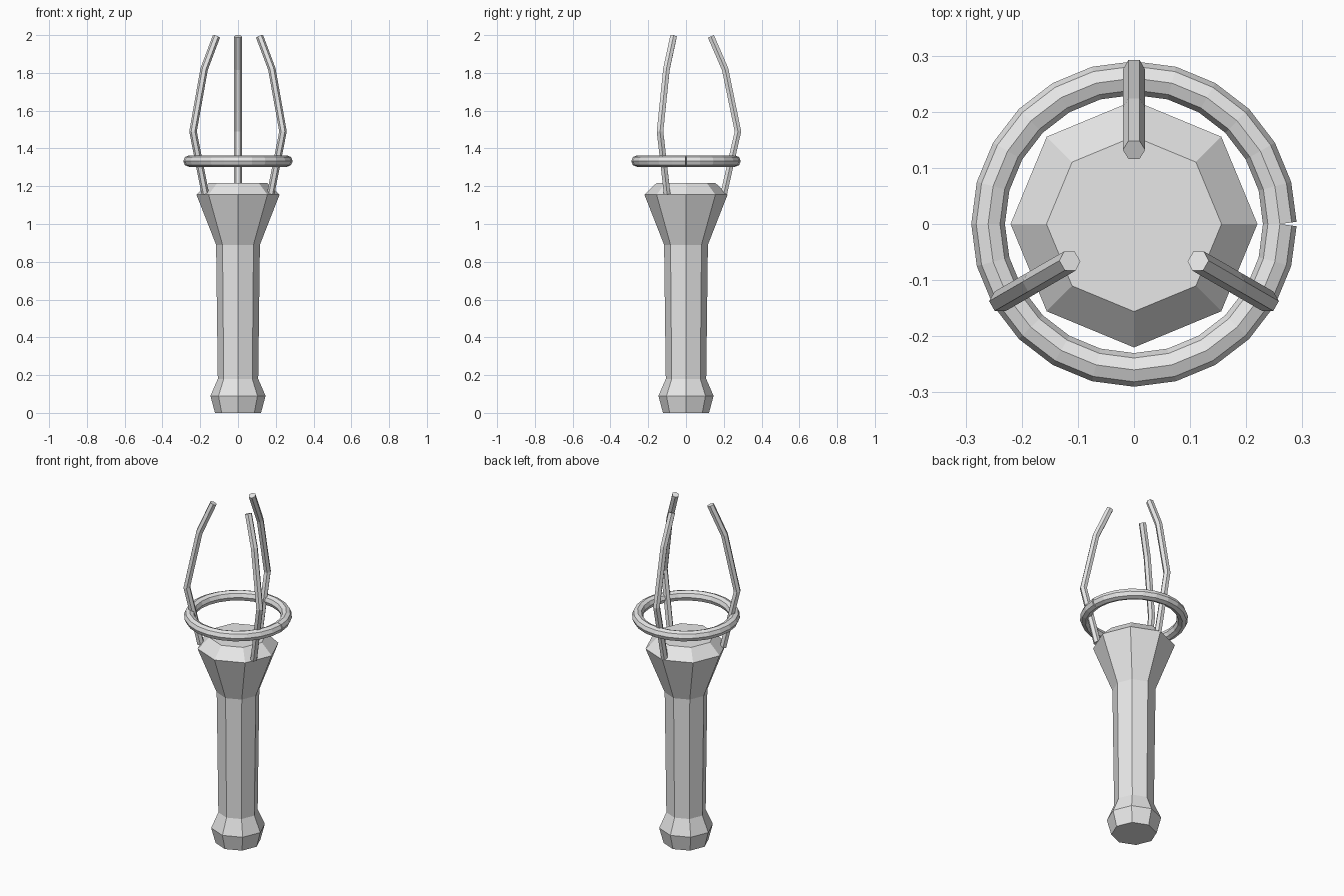
import bpy
import bmesh
from math import sin, cos, pi, radians
from mathutils import Vector

cube = bpy.data.objects.get("Cube")
if cube:
    bpy.data.objects.remove(cube, do_unlink=True)

GREY = (0.8, 0.8, 0.8, 1.0)
metal = bpy.data.materials.new("plain_grey")
metal.use_nodes = True
metal.diffuse_color = GREY
metal.node_tree.nodes["Principled BSDF"].inputs["Base Color"].default_value = GREY


def loft(name, rings):
    """Skin a list of equal-sized point rings into a capped, flat-shaded object."""
    bm = bmesh.new()
    loops = [[bm.verts.new(p) for p in ring] for ring in rings]
    n = len(loops[0])
    for a, b in zip(loops, loops[1:]):
        for i in range(n):
            j = (i + 1) % n
            bm.faces.new((a[i], a[j], b[j], b[i]))
    bm.faces.new(loops[0])
    bm.faces.new(loops[-1])
    bmesh.ops.recalc_face_normals(bm, faces=bm.faces)
    mesh = bpy.data.meshes.new(name)
    bm.to_mesh(mesh)
    bm.free()
    mesh.materials.append(metal)
    obj = bpy.data.objects.new(name, mesh)
    bpy.context.collection.objects.link(obj)
    return obj


def sweep(name, path, side, radius, sides):
    """Run a regular polygon along a path; side is perpendicular to the path."""
    rings = []
    for i, p in enumerate(path):
        before = (p - path[i - 1]).normalized() if i else Vector()
        after = (path[i + 1] - p).normalized() if i < len(path) - 1 else Vector()
        normal = (before + after).normalized().cross(side)
        angles = [2 * pi * k / sides for k in range(sides)]
        rings.append([p + radius * (side * cos(a) + normal * sin(a)) for a in angles])
    return loft(name, rings)


def circle(radius, z, count):
    return [Vector((radius * cos(2 * pi * k / count), radius * sin(2 * pi * k / count), z))
            for k in range(count)]


# Octagonal handle with pommel and flared head
handle_profile = [(0.122, 0), (0.146, 0.09), (0.107, 0.18),
                  (0.116, 0.89), (0.22, 1.155), (0.156, 1.217)]
loft("handle", [circle(r, z, 8) for r, z in handle_profile])

# Split ring, its two ends meeting on the left side
ring_path = circle(0.26, 1.333, 24)
ring_path.append(ring_path[0].copy())
sweep("split_ring", ring_path, Vector((0, 0, 1)), 0.03, 8)

# Three bent prongs spaced evenly around the head
prong_profile = [(0.2, 1.16), (0.275, 1.49), (0.207, 1.82), (0.132, 1.993)]
for name, degrees in (("back_prong", 90), ("right_prong", 210), ("left_prong", 330)):
    a = radians(degrees)
    path = [Vector((r * cos(a), r * sin(a), z)) for r, z in prong_profile]
    sweep(name, path, Vector((-sin(a), cos(a), 0)), 0.02, 6)
